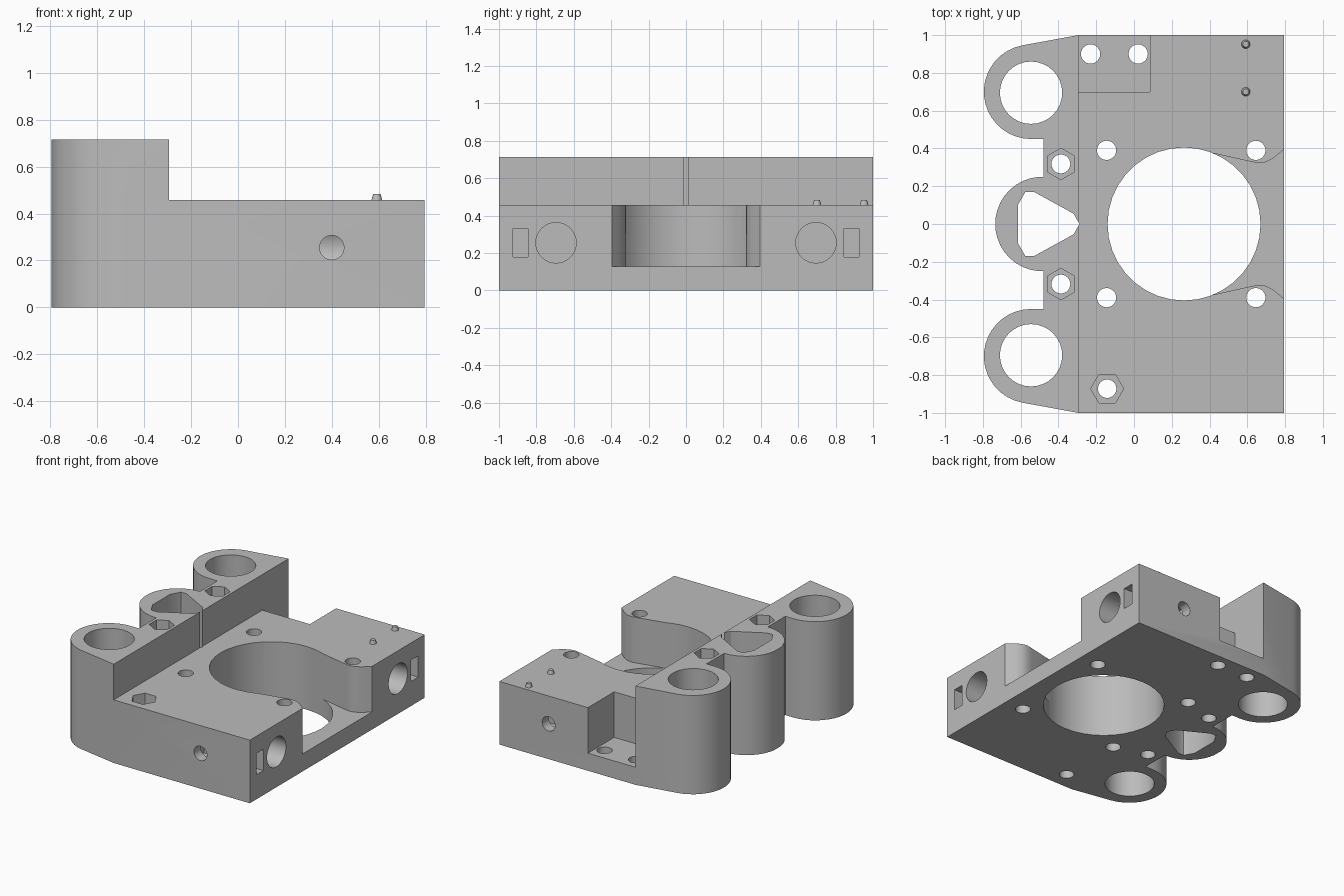
import bpy
from math import sin, cos, pi, radians

old = bpy.data.objects.get("Cube")
if old:
    bpy.data.objects.remove(old, do_unlink=True)

grey = bpy.data.materials.new("plain grey")
grey.use_nodes = True
colour = (0.5, 0.5, 0.5, 1)
grey.diffuse_color = colour
grey.node_tree.nodes["Principled BSDF"].inputs["Base Color"].default_value = colour

LOW, HIGH, STEP_X, FLOOR = 0.457, 0.715, -0.295, 0.127
RIGHT = 0.795


def loft(name, lower, upper):
    """Closed solid between two matching rings of 3D points."""
    n = len(lower)
    faces = [list(range(n))[::-1], list(range(n, 2 * n))]
    faces += [(i, (i + 1) % n, n + (i + 1) % n, n + i) for i in range(n)]
    mesh = bpy.data.meshes.new(name)
    mesh.from_pydata(lower + upper, [], faces)
    mesh.materials.append(grey)
    obj = bpy.data.objects.new(name, mesh)
    bpy.context.collection.objects.link(obj)
    return obj


def prism(name, pts, z0, z1):
    return loft(name, [(x, y, z0) for x, y in pts], [(x, y, z1) for x, y in pts])


def arc(cx, cy, r, a0, a1, n):
    return [(cx + r * cos(radians(a0 + (a1 - a0) * i / n)),
             cy + r * sin(radians(a0 + (a1 - a0) * i / n))) for i in range(n + 1)]


def ring(cx, cy, r, n=32, turn=0):
    return arc(cx, cy, r, turn, turn + 360, n)[:-1]


def box_pts(x0, x1, y0, y1):
    return [(x0, y0), (x1, y0), (x1, y1), (x0, y1)]


def select(obj):
    bpy.ops.object.select_all(action="DESELECT")
    obj.select_set(True)
    bpy.context.view_layer.objects.active = obj


def cut(cutter):
    cutter.hide_render = True
    mod = body.modifiers.new("cut", "BOOLEAN")
    mod.operation = "DIFFERENCE"
    mod.solver = "EXACT"
    mod.object = cutter
    select(body)
    bpy.ops.object.modifier_apply(modifier=mod.name)
    bpy.data.objects.remove(cutter, do_unlink=True)


def bore(x, y, r, n=32, turn=0, z0=-0.1, z1=1):
    cut(prism("bore", ring(x, y, r, n, turn), z0, z1))


def mirrored(pts):
    return pts + [(x, -y) for x, y in reversed(pts)]


# Body outline: two rod bosses, a central boss and the carriage plate
half = [(RIGHT, 1), (STEP_X, 1)]
half += arc(-0.545, 0.70, 0.25, 101, 270, 18)
half += [(-0.48, 0.45), (-0.48, 0.25)]
half += arc(-0.485, 0, 0.25, 96, 172, 8)
body = prism("carriage_body", mirrored(half), 0, HIGH)

# Lower plate step
cut(prism("step", box_pts(STEP_X, 2, -2, 2), LOW, 2))

# Corner pocket
cut(prism("pocket", box_pts(STEP_X, 0.085, 0.70, 2), FLOOR, 2))

# Large opening and the flared channel leading out of it
bore(0.265, 0, 0.405, 36)
channel = [(0.87, 0.46), (0.74, 0.35), (0.70, 0.328), (0.66, 0.322),
           (0.62, 0.33), (0.36, 0.387), (0.27, 0.3)]
cut(prism("channel", mirrored(channel), FLOOR, 2))

# Triangular shaft opening in the central boss
triangle = [(-0.32, 0.055), (-0.53, 0.17), (-0.575, 0.17), (-0.615, 0.10)]
cut(prism("triangle", [(-0.289, 0)] + mirrored(triangle), -0.1, 2))

for side in (1, -1):
    # Vertical rod bores, screw holes and nut traps
    bore(-0.545, side * 0.695, 0.165)
    for x in (-0.145, 0.645):
        bore(x, side * 0.39, 0.051, 24)
    bore(-0.387, side * 0.318, 0.05, 24)
    bore(-0.387, side * 0.318, 0.083, 6, 30, HIGH - 0.13)

    # Horizontal rod socket
    socket = ring(side * 0.695, 0.255, 0.108)
    cut(loft("socket", [(0.28, y, z) for y, z in socket], [(1, y, z) for y, z in socket]))

    # Nut slot beside the socket
    a, b = sorted((side * 0.845, side * 0.925))
    cut(prism("nut_slot", box_pts(0.32, 1, a, b), 0.178, 0.332))

    # Clamp screw hole running in from the side
    y0, y1 = sorted((side * 0.70, side * 1.1))
    clamp = ring(0.40, 0.255, 0.052, 24)[::-1]
    cut(loft("clamp", [(x, y0, z) for x, z in clamp], [(x, y1, z) for x, z in clamp]))

# Pocket floor holes and the plate nut trap
for x in (-0.23, 0.022):
    bore(x, 0.90, 0.051, 24)
bore(-0.142, -0.872, 0.049, 24)
bore(-0.142, -0.872, 0.087, 6, 0, LOW - 0.13)

select(body)
bpy.ops.object.shade_smooth_by_angle(angle=radians(30))

# Small tapered pins
for i, y in enumerate((0.70, 0.952)):
    pin = loft(f"locating_pin_{i + 1}",
               [(px, py, LOW - 0.01) for px, py in ring(0.592, y, 0.026, 16)],
               [(px, py, LOW + 0.026) for px, py in ring(0.592, y, 0.016, 16)])
    select(pin)
    bpy.ops.object.shade_smooth_by_angle(angle=radians(30))
